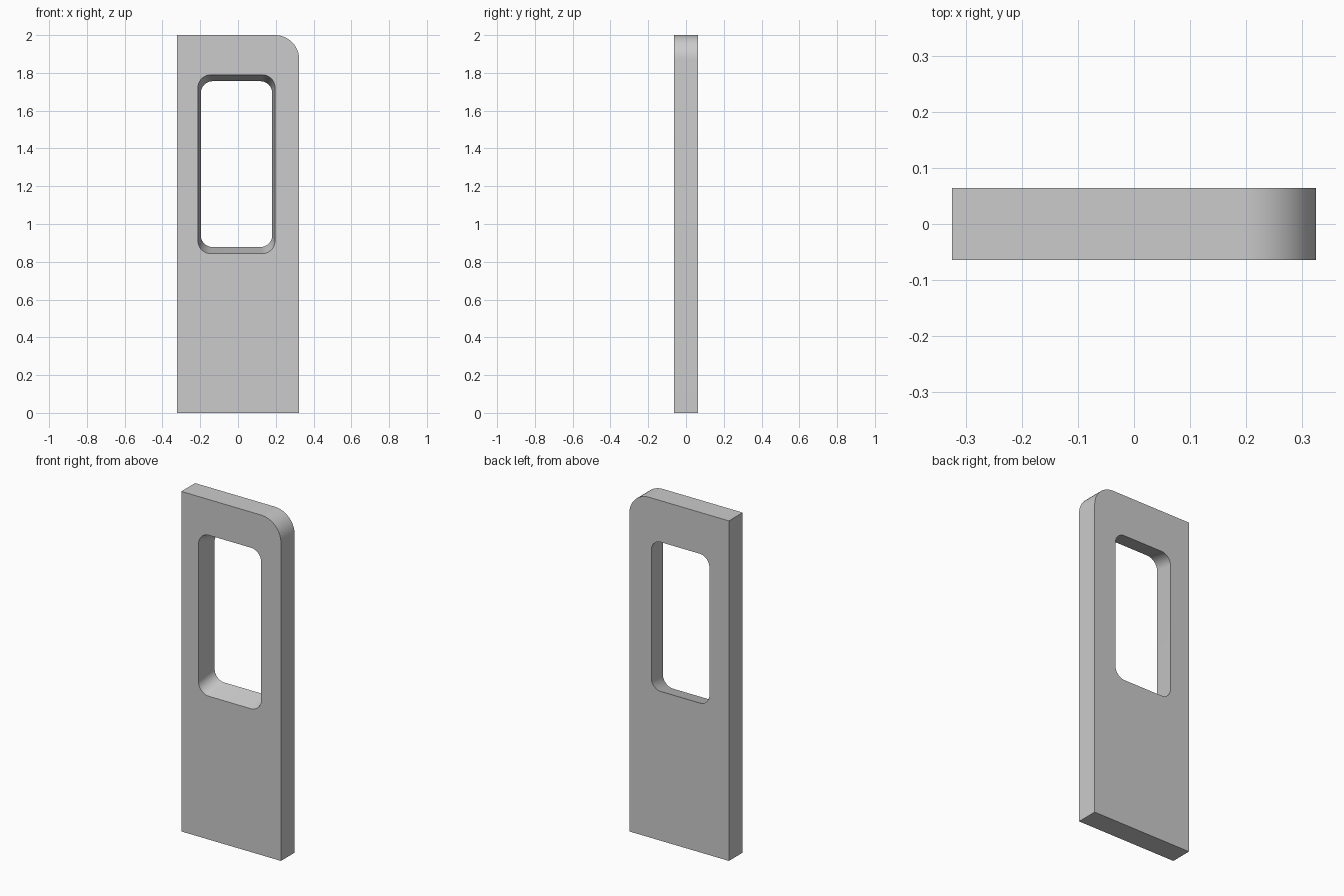
import bpy, bmesh
from math import sin, cos, pi, radians

if "Cube" in bpy.data.objects:
    bpy.data.objects.remove(bpy.data.objects["Cube"])

T = 0.064   # half thickness
SEG = 12    # segments per rounded corner


def rounded_rect(x0, x1, z0, z1, radii):
    """Outline points, counter-clockwise from bottom left; radius 0 = sharp."""
    corners = [(x0, z0, 1, 1), (x1, z0, -1, 1), (x1, z1, -1, -1), (x0, z1, 1, -1)]
    pts = []
    for i, ((x, z, sx, sz), r) in enumerate(zip(corners, radii)):
        if r == 0:
            pts.append((x, z))
            continue
        for k in range(SEG + 1):
            a = pi + i * pi / 2 + k * pi / 2 / SEG
            pts.append((x + sx * r + r * cos(a), z + sz * r + r * sin(a)))
    return pts


def add_loop(bm, pts, y):
    verts = [bm.verts.new((x, y, z)) for x, z in pts]
    edges = [bm.edges.new((v, verts[(i + 1) % len(verts)])) for i, v in enumerate(verts)]
    return verts, edges


# Panel outline with one rounded top corner; window opening narrows to the back
outline = rounded_rect(-0.324, 0.324, 0, 2, (0, 0, 0.128, 0))
window_front = rounded_rect(-0.212, 0.196, 0.843, 1.79, (0.068,) * 4)
window_back = rounded_rect(-0.197, 0.181, 0.878, 1.756, (0.063,) * 4)

bm = bmesh.new()
sides = []
for y, window in ((-T, window_front), (T, window_back)):
    ov, oe = add_loop(bm, outline, y)
    wv, we = add_loop(bm, window, y)
    sides.append((ov, wv))
    bmesh.ops.triangle_fill(bm, use_beauty=True, edges=oe + we,
                            normal=(0, -1 if y < 0 else 1, 0))

# Outer edge and window reveal
for front, back in zip(*sides):
    n = len(front)
    for i in range(n):
        j = (i + 1) % n
        bm.faces.new((front[i], front[j], back[j], back[i]))
bmesh.ops.recalc_face_normals(bm, faces=bm.faces)

mesh = bpy.data.meshes.new("door_panel")
bm.to_mesh(mesh)
bm.free()
door = bpy.data.objects.new("door_panel", mesh)
bpy.context.collection.objects.link(door)
bpy.context.view_layer.objects.active = door
door.select_set(True)
bpy.ops.object.shade_smooth_by_angle(angle=radians(30))
